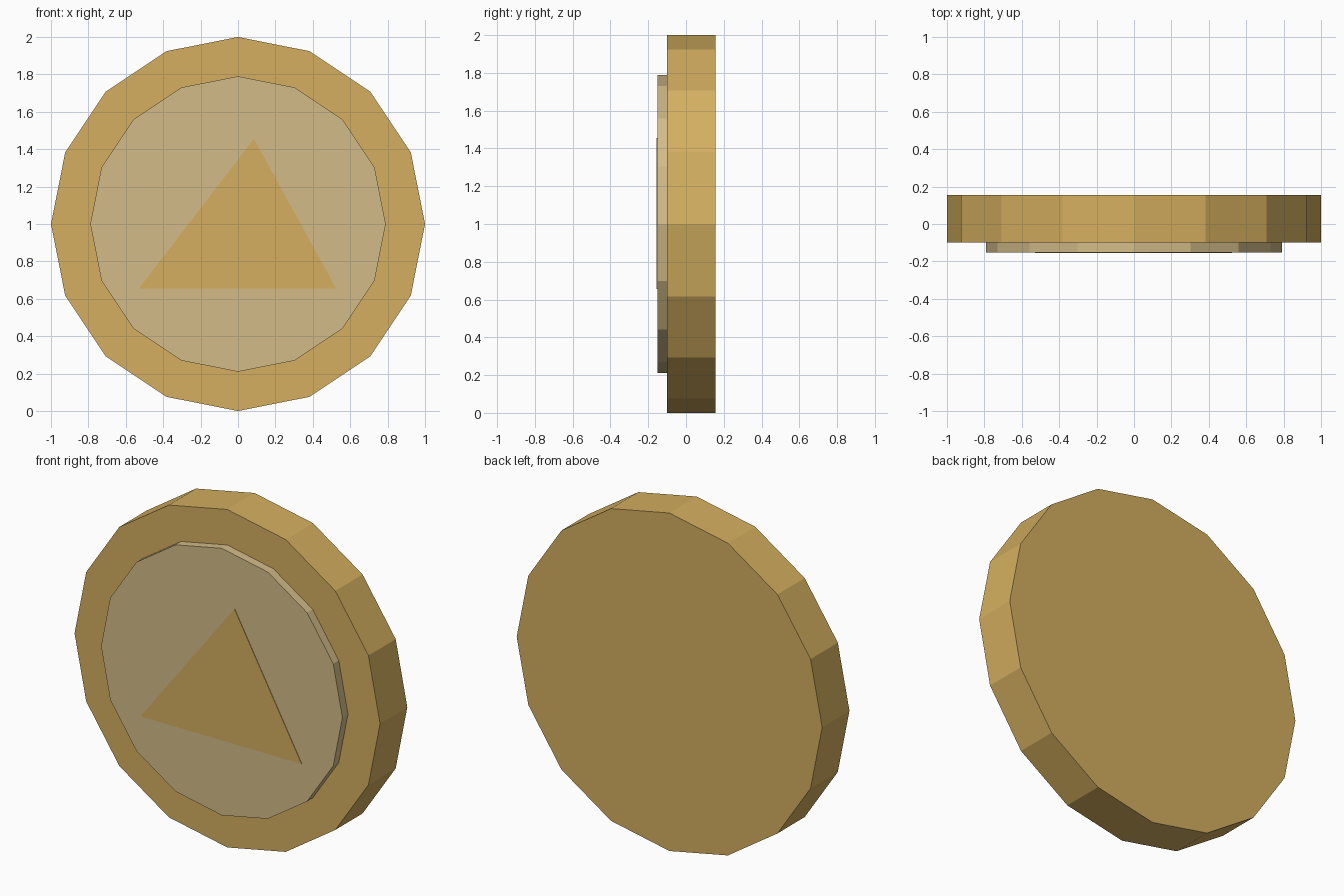
import bpy
import bmesh
from math import sin, cos, tau

if "Cube" in bpy.data.objects:
    bpy.data.objects.remove(bpy.data.objects["Cube"], do_unlink=True)


def make_material(name, rgb):
    mat = bpy.data.materials.new(name)
    mat.use_nodes = True
    color = (*rgb, 1.0)
    mat.diffuse_color = color
    mat.node_tree.nodes["Principled BSDF"].inputs["Base Color"].default_value = color
    return mat


def make_prism(name, outline, y_front, y_back, mat):
    """Extrude an x-z outline from y_front to y_back."""
    bm = bmesh.new()
    face = bm.faces.new([bm.verts.new((x, y_front, z)) for x, z in outline])
    extruded = bmesh.ops.extrude_face_region(bm, geom=[face], use_keep_orig=True)
    moved = [g for g in extruded["geom"] if isinstance(g, bmesh.types.BMVert)]
    bmesh.ops.translate(bm, verts=moved, vec=(0, y_back - y_front, 0))
    bmesh.ops.recalc_face_normals(bm, faces=bm.faces)
    mesh = bpy.data.meshes.new(name)
    bm.to_mesh(mesh)
    bm.free()
    mesh.materials.append(mat)
    obj = bpy.data.objects.new(name, mesh)
    bpy.context.collection.objects.link(obj)
    return obj


def ring(radius, sides=16):
    return [(radius * cos(tau * i / sides), 1 + radius * sin(tau * i / sides))
            for i in range(sides)]


gold = make_material("gold", (0.66, 0.43, 0.115))
pale_gold = make_material("pale gold", (0.65, 0.50, 0.245))

# Thick outer body
make_prism("coin_body", ring(1.0), -0.10, 0.155, gold)

# Raised disc on the front
make_prism("raised_disc", ring(0.79), -0.152, -0.10, pale_gold)

# Thin triangular inlay
make_prism("triangle_plate", [(-0.53, 0.655), (0.525, 0.655), (0.085, 1.455)],
           -0.155, -0.151, gold)
